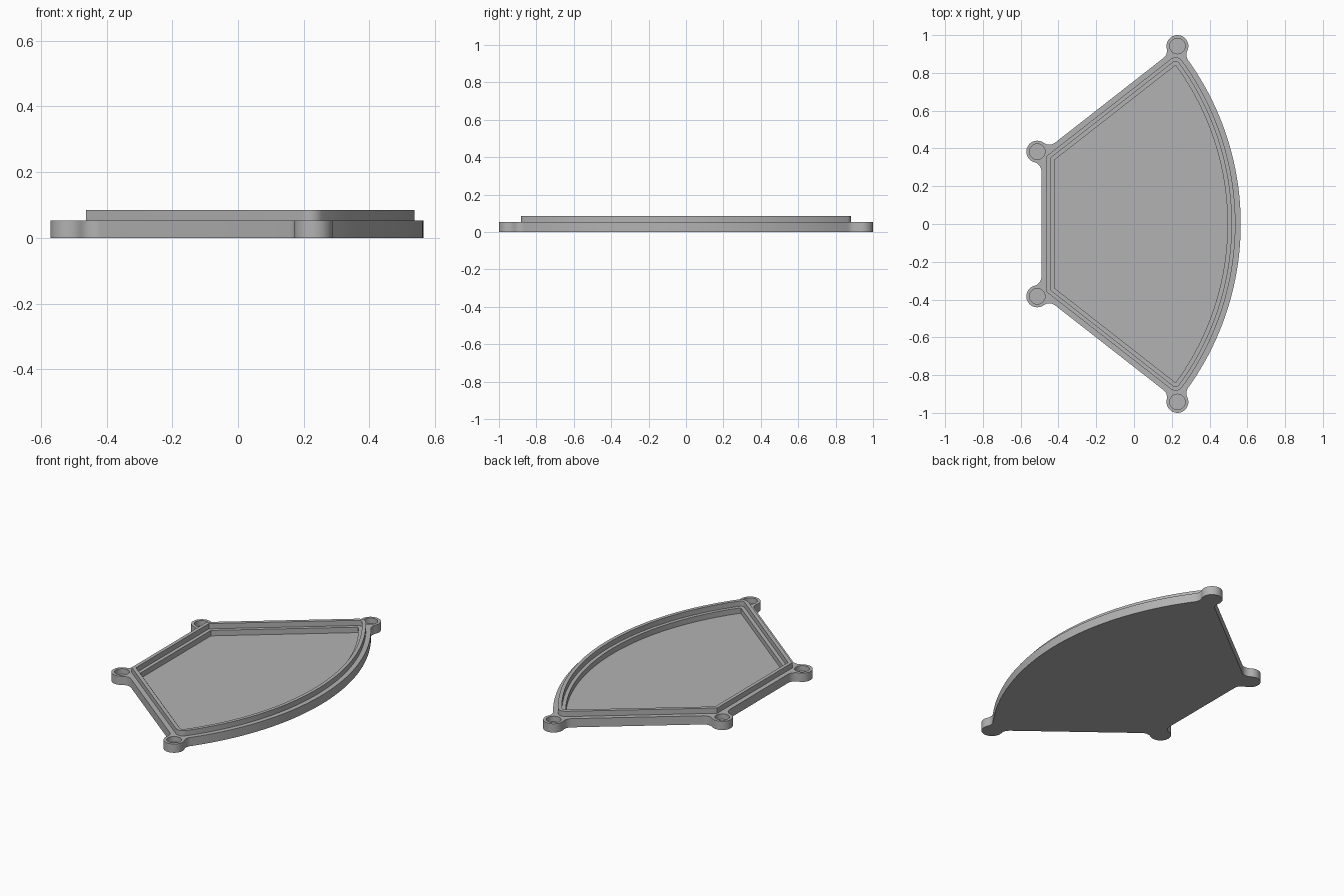
import bpy, bmesh, math
from mathutils import Vector

if "Cube" in bpy.data.objects:
    bpy.data.objects.remove(bpy.data.objects["Cube"], do_unlink=True)

FLOOR, PLATE, TOP = 0.02, 0.053, 0.085          # heights
CORNER, TIP = Vector((-0.42, 0.34)), Vector((0.22, 0.84))
ARC_C = Vector((-0.925, 0))                     # centre of the curved side
ARC_R = (TIP - ARC_C).length
ALONG = (TIP - CORNER).normalized()
NORMAL = Vector((-ALONG.y, ALONG.x))
LUGS = [Vector((0.23, 0.942)), Vector((-0.512, 0.383))]
LUG_R, HOLE_R, FILLET, MARGIN = 0.058, 0.041, 0.05, 0.07

mat = bpy.data.materials.new("plain grey")
mat.use_nodes = True
mat.diffuse_color = (0.45, 0.45, 0.45, 1)
mat.node_tree.nodes["Principled BSDF"].inputs["Base Color"].default_value = (0.45, 0.45, 0.45, 1)


def sweep(c, p, q, n, ccw=False):
    """Points on the circle about c from p to q, the short way or counterclockwise."""
    a, b = (math.atan2(v.y - c.y, v.x - c.x) for v in (p, q))
    d = (b - a) % math.tau
    if not ccw and d > math.pi:
        d -= math.tau
    r = (p - c).length
    return [c + r * Vector((math.cos(a + d * i / n), math.sin(a + d * i / n))) for i in range(n + 1)]


def mirrored(half):
    """Close a half outline that runs from y = 0 to y = 0."""
    return half + [Vector((p.x, -p.y)) for p in reversed(half[1:-1])]


def inset_loop(d):
    """Tray shape grown outward by d, rounded at the tips."""
    tip = TIP + d * (TIP - ARC_C).normalized()
    half = sweep(ARC_C, Vector((ARC_C.x + ARC_R + d, 0)), tip, 32)
    if d > 0:
        half += sweep(TIP, tip, TIP + d * NORMAL, 10)[1:]
    else:
        half[-1] = TIP
    x = CORNER.x - d
    p = CORNER + d * NORMAL
    p += ALONG * ((x - p.x) / ALONG.x)
    return mirrored(half + [p, Vector((x, 0))])


def outline_loop():
    """Outer outline with lugs blended in by fillets."""
    reach = LUG_R + FILLET
    radius = ARC_R + MARGIN
    a, b = LUGS
    # fillet between curved side and tip lug
    v = a - ARC_C
    s = (v.length_squared + (radius + FILLET) ** 2 - reach ** 2) / (2 * v.length)
    h = math.sqrt((radius + FILLET) ** 2 - s * s)
    u = v.normalized()
    f1 = ARC_C + s * u + h * Vector((u.y, -u.x))

    # fillets between slanted side and each lug
    def slant_fillet(lug, sign):
        k = MARGIN + FILLET - NORMAL.dot(lug - CORNER)
        return lug + k * NORMAL + sign * math.sqrt(reach ** 2 - k * k) * ALONG
    f2, f3 = slant_fillet(a, -1), slant_fillet(b, 1)
    # fillet between short side and its lug
    side = CORNER.x - MARGIN
    dx = side - FILLET - b.x
    f4 = Vector((b.x + dx, b.y - math.sqrt(reach ** 2 - dx * dx)))

    def touch(lug, f):
        return lug + (f - lug) * (LUG_R / reach)
    t1 = ARC_C + (f1 - ARC_C).normalized() * radius
    pts = sweep(ARC_C, Vector((ARC_C.x + radius, 0)), t1, 32)
    pts += sweep(f1, t1, touch(a, f1), 8)[1:]
    pts += sweep(a, touch(a, f1), touch(a, f2), 24, True)[1:]
    pts += sweep(f2, touch(a, f2), f2 - FILLET * NORMAL, 8)[1:]
    pts += sweep(f3, f3 - FILLET * NORMAL, touch(b, f3), 8)
    pts += sweep(b, touch(b, f3), touch(b, f4), 24, True)[1:]
    pts += sweep(f4, touch(b, f4), Vector((side, f4.y)), 8)[1:]
    return mirrored(pts + [Vector((side, 0))])


def circle_loop(c, r, n=32):
    return [c + r * Vector((math.cos(math.tau * i / n), math.sin(math.tau * i / n))) for i in range(n)]


class Part:
    """Mesh made of closed loops, walls between them and flat sheets."""

    def __init__(self):
        self.bm = bmesh.new()

    def ring(self, pts, z):
        vs = [self.bm.verts.new((p.x, p.y, z)) for p in pts]
        for i, v in enumerate(vs):
            self.bm.edges.new((vs[i - 1], v))
        return vs

    def wall(self, pts, z0, z1):
        lo, hi = self.ring(pts, z0), self.ring(pts, z1)
        for i in range(len(lo)):
            self.bm.faces.new((lo[i - 1], lo[i], hi[i], hi[i - 1]))
        return lo, hi

    def sheet(self, *rings):
        edges = [self.bm.edges.get((r[i - 1], r[i])) for r in rings for i in range(len(r))]
        bmesh.ops.triangle_fill(self.bm, edges=edges, use_beauty=True, normal=(0, 0, 1))

    def finish(self, name):
        bmesh.ops.recalc_face_normals(self.bm, faces=self.bm.faces)
        me = bpy.data.meshes.new(name)
        self.bm.to_mesh(me)
        self.bm.free()
        me.materials.append(mat)
        ob = bpy.data.objects.new(name, me)
        bpy.context.collection.objects.link(ob)
        bpy.ops.object.select_all(action='DESELECT')
        ob.select_set(True)
        bpy.context.view_layer.objects.active = ob
        bpy.ops.object.shade_smooth_by_angle(angle=math.radians(30))


# base plate with sunken tray and blind lug holes
plate = Part()
bottom, top = plate.wall(outline_loop(), 0, PLATE)
plate.sheet(bottom)
openings = []
pockets = [inset_loop(0)]
pockets += [circle_loop(Vector((c.x, s * c.y)), HOLE_R) for c in LUGS for s in (1, -1)]
for pts in pockets:
    low, high = plate.wall(pts, FLOOR, PLATE)
    plate.sheet(low)
    openings.append(high)
plate.sheet(top, *openings)
plate.finish("base_plate")

# raised rim standing on the plate, leaving a ledge inside
rim = Part()
lo_out, hi_out = rim.wall(inset_loop(0.042), PLATE, TOP)
lo_in, hi_in = rim.wall(inset_loop(0.021), PLATE, TOP)
rim.sheet(hi_out, hi_in)
rim.sheet(lo_out, lo_in)
rim.finish("raised_rim")
